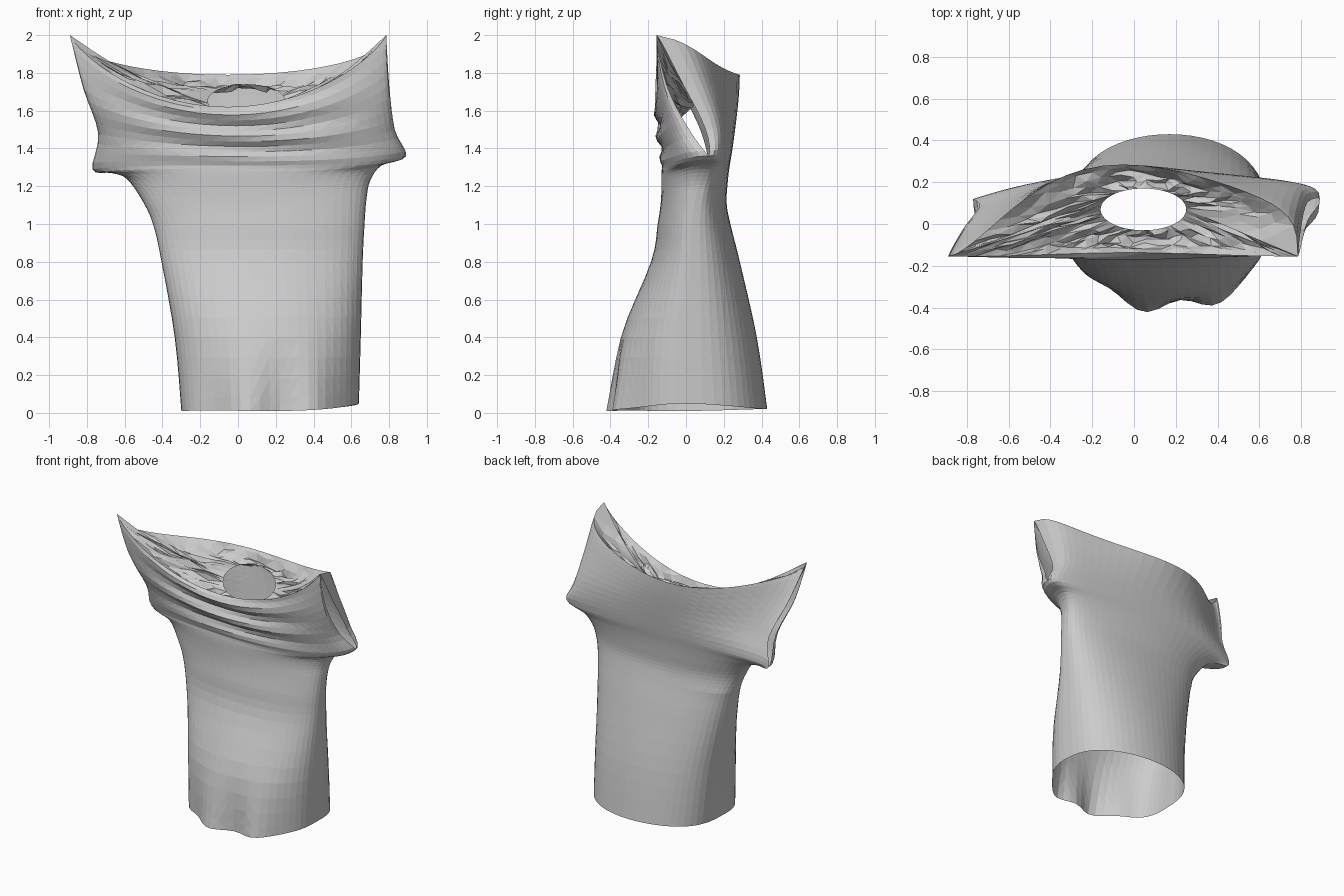
import bpy, bmesh, math, random
from mathutils import Vector

cube = bpy.data.objects.get("Cube")
if cube:
    bpy.data.objects.remove(cube)
random.seed(4)

SUB = 4          # rows between guide points
COLS = 28        # columns across each cloth panel
ARM_ROW = 7      # guide point where the armholes start

# Guide lines from hem to shoulder: side seams (x, y, z)
left_seam = [(-.3, -.05, .01), (-.335, -.03, .4), (-.405, 0, .8), (-.45, .02, 1),
             (-.51, .04, 1.13), (-.59, .08, 1.24), (-.67, .11, 1.27), (-.77, .12, 1.29),
             (-.74, .04, 1.48), (-.82, -.07, 1.72), (-.89, -.155, 2)]
right_seam = [(.64, 0, .05), (.65, 0, .4), (.66, .02, .8), (.67, .03, 1),
              (.68, .05, 1.13), (.7, .08, 1.23), (.76, .11, 1.31), (.89, .12, 1.36),
              (.83, .06, 1.5), (.8, -.06, 1.74), (.785, -.155, 2)]
# Centre lines (y, z)
front_line = [(-.4, .01), (-.345, .4), (-.185, .8), (-.15, 1), (-.135, 1.1), (-.13, 1.18),
              (-.13, 1.25), (-.13, 1.31), (-.14, 1.41), (-.15, 1.52), (-.155, 1.62)]
back_line = [(.43, .02), (.375, .4), (.285, .8), (.235, 1), (.215, 1.11), (.22, 1.21),
             (.23, 1.3), (.245, 1.39), (.265, 1.54), (.28, 1.68), (.285, 1.79)]


def smooth_line(points):
    """Catmull-Rom resampling of a guide line."""
    pts = [Vector(p) for p in points]
    out = []
    for i in range(len(pts) - 1):
        a, b, c, d = (pts[max(0, min(len(pts) - 1, i + k))] for k in (-1, 0, 1, 2))
        for j in range(SUB):
            t = j / SUB
            out.append(b + (c - a) * t / 2 + (a - b * 2.5 + c * 2 - d / 2) * t * t
                       + ((b - c) * 1.5 + (d - a) / 2) * t ** 3)
    return out + [pts[-1]]


def lerp(a, b, t):
    return a + (b - a) * t


left, right = smooth_line(left_seam), smooth_line(right_seam)
middle = {-1: smooth_line(front_line), 1: smooth_line(back_line)}
ROWS = len(left)


def panel_point(row, col, side):
    """Point on the front (side -1) or back (side 1) panel."""
    l, r = left[row], right[row]
    mid_y, mid_z = middle[side][row]
    angle = math.pi * col / COLS
    s = (1 - math.cos(angle)) / 2
    bow = math.sin(angle) if 0 < col < COLS else 0
    v = row / (ROWS - 1)
    up = max(0, v - .3) / .7
    # the back hugs the left shoulder and stays full on the right
    power = lerp(lerp(.6, 3, up), .7, s) if side > 0 else lerp(.9, .7, up)
    p = l.lerp(r, s)
    p.y = lerp(p.y, mid_y, bow ** power)
    p.z = lerp(p.z, mid_z, bow ** (1.6 if side < 0 else 1.0))
    # armhole slit
    arm = (row / SUB - ARM_ROW) / (ROWS // SUB - ARM_ROW)
    if arm > 0:
        p.y += side * .05 * math.sin(math.pi * min(arm, 1)) * (1 - bow)
    if side < 0:
        # fluted hem and draped chest folds
        flute = max(0, 1 - p.z / .5) ** 1.5
        p.y -= .035 * flute * bow * math.cos((p.x - .04) * 17)
        fold = max(0, min(1, (v - .66) * 6)) * bow ** 3
        p.y += .018 * fold * math.sin((v - .66) * 60 + p.x * 2)
    return p


def add_grid(bm, points):
    verts = [[bm.verts.new(p) for p in line] for line in points]
    for a, b in zip(verts, verts[1:]):
        for i in range(len(a) - 1):
            bm.faces.new((a[i], a[i + 1], b[i + 1], b[i]))


def neck_point(t, col, side):
    """Point on the cloth folded inward from the top rim to the neck hole."""
    rim = panel_point(ROWS - 1, col, side)
    angle = math.pi * col / COLS
    bow = math.sin(angle)
    hole = Vector((.045 - .205 * math.cos(angle), .07 + side * .1 * bow, 1.65 + side * .09 * bow))
    p = rim.lerp(hole, t)
    p.z -= .05 * math.sin(math.pi * t)
    if 0 < t < 1 and 0 < col < COLS:
        p += Vector((0, random.uniform(-.012, .012), random.uniform(-.02, .02)))
    return p


# Garment: two panels and the neck fold, welded along shared edges
bm = bmesh.new()
for side in (-1, 1):
    add_grid(bm, [[panel_point(r, c, side) for c in range(COLS + 1)] for r in range(ROWS)])
    add_grid(bm, [[neck_point(t / 6, c, side) for c in range(COLS + 1)] for t in range(7)])
bmesh.ops.remove_doubles(bm, verts=bm.verts, dist=.0005)
bmesh.ops.recalc_face_normals(bm, faces=bm.faces)
bmesh.ops.triangulate(bm, faces=bm.faces)
mesh = bpy.data.meshes.new("shirt_cloth")
bm.to_mesh(mesh)
bm.free()
shirt = bpy.data.objects.new("shirt_cloth", mesh)
bpy.context.collection.objects.link(shirt)

# Plain grey cloth
grey = bpy.data.materials.new("light_grey")
grey.use_nodes = True
grey.diffuse_color = (.6, .6, .6, 1)
grey.node_tree.nodes["Principled BSDF"].inputs["Base Color"].default_value = (.6, .6, .6, 1)
mesh.materials.append(grey)
